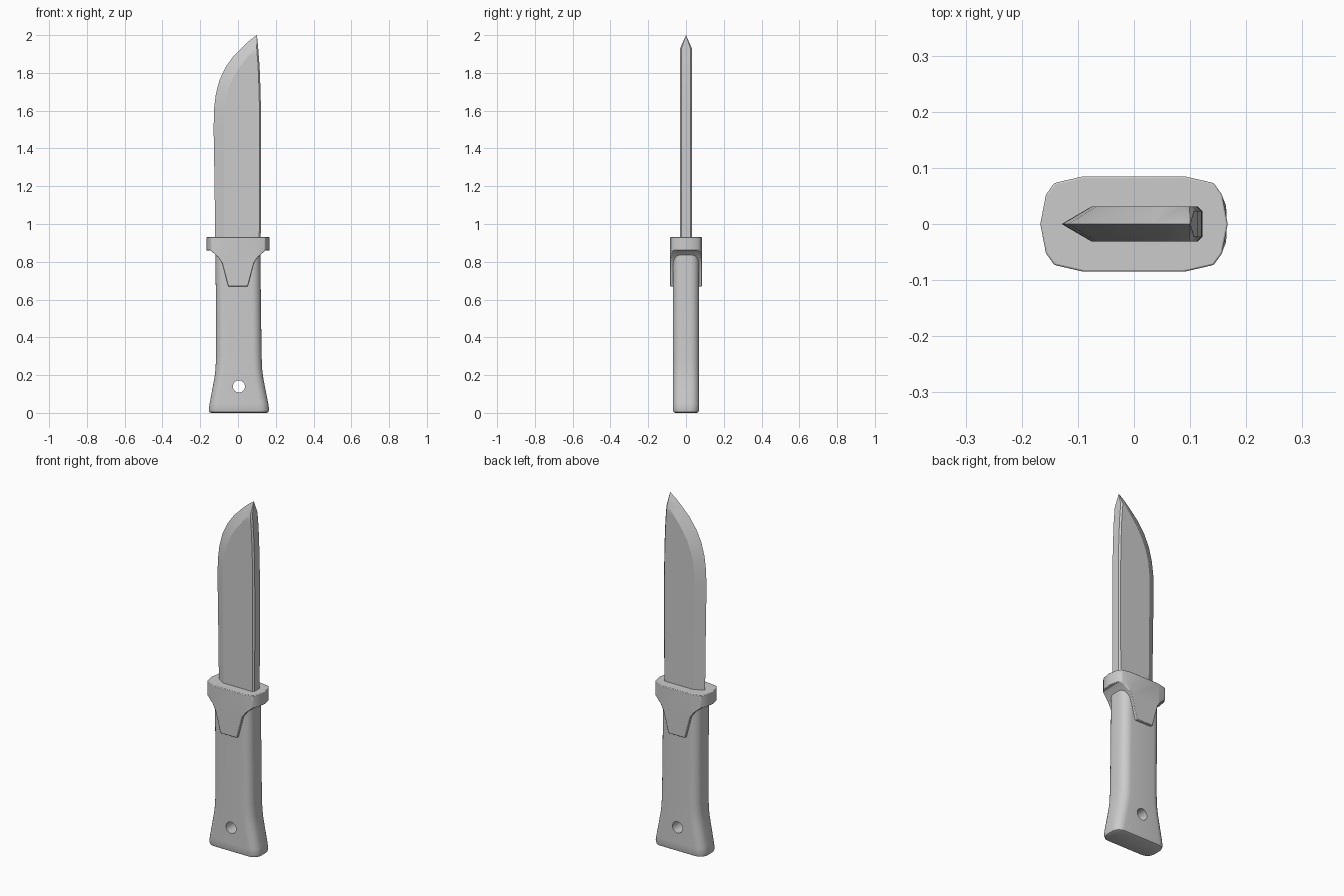
import bpy, bmesh, math
from mathutils import Vector

if "Cube" in bpy.data.objects:
    bpy.data.objects.remove(bpy.data.objects["Cube"])


def add_object(name, bm):
    bmesh.ops.recalc_face_normals(bm, faces=bm.faces)
    mesh = bpy.data.meshes.new(name)
    bm.to_mesh(mesh)
    bm.free()
    ob = bpy.data.objects.new(name, mesh)
    bpy.context.collection.objects.link(ob)
    return ob


def activate(ob):
    bpy.ops.object.select_all(action='DESELECT')
    ob.select_set(True)
    bpy.context.view_layer.objects.active = ob


def smooth(ob, degrees):
    activate(ob)
    bpy.ops.object.shade_smooth_by_angle(angle=math.radians(degrees))


def prism(name, points, direction):
    bm = bmesh.new()
    face = bm.faces.new([bm.verts.new(p) for p in points])
    out = bmesh.ops.extrude_face_region(bm, geom=[face])
    verts = [g for g in out['geom'] if isinstance(g, bmesh.types.BMVert)]
    bmesh.ops.translate(bm, vec=Vector(direction), verts=verts)
    return add_object(name, bm)


def boolean(ob, cutter, operation):
    cutter.hide_render = True
    mod = ob.modifiers.new("cut", 'BOOLEAN')
    mod.operation, mod.object, mod.solver = operation, cutter, 'EXACT'
    activate(ob)
    bpy.ops.object.modifier_apply(modifier=mod.name)
    bpy.data.objects.remove(cutter)


def loft(bm, rings):
    loops = [[bm.verts.new(p) for p in ring] for ring in rings]
    n = len(loops[0])
    for a, b in zip(loops, loops[1:]):
        for i in range(n):
            j = (i + 1) % n
            bm.faces.new((a[i], a[j], b[j], b[i]))
    bm.faces.new(loops[0])
    return loops[-1]


# handle: rounded-rectangle sections flaring to the butt
def rounded_rect(x0, x1, hy, r, z, seg=6):
    pts = []
    corners = ((x1 - r, hy - r), (x0 + r, hy - r), (x0 + r, r - hy), (x1 - r, r - hy))
    for k, (cx, cy) in enumerate(corners):
        for s in range(seg + 1):
            a = math.pi / 2 * (k + s / seg)
            pts.append((cx + r * math.cos(a), cy + r * math.sin(a), z))
    return pts


sections = [(-0.142, 0.152, 0.058, 0), (-0.151, 0.161, 0.066, 0.004),
            (-0.155, 0.165, 0.070, 0.018), (-0.150, 0.160, 0.070, 0.05),
            (-0.135, 0.144, 0.070, 0.13), (-0.124, 0.133, 0.070, 0.19),
            (-0.119, 0.128, 0.070, 0.23), (-0.116, 0.125, 0.070, 0.30),
            (-0.117, 0.121, 0.070, 0.60), (-0.120, 0.118, 0.070, 0.89)]
bm = bmesh.new()
bm.faces.new(loft(bm, [rounded_rect(x0, x1, hy, hy * 0.68, z)
                       for x0, x1, hy, z in sections]))
handle = add_object("handle", bm)

# lanyard hole
hole = prism("hole_cutter", [(0.005 + 0.032 * math.cos(i * math.pi / 12), -0.2,
                              0.14 + 0.032 * math.sin(i * math.pi / 12))
                             for i in range(24)], (0, 0.4, 0))
boolean(handle, hole, 'DIFFERENCE')
smooth(handle, 40)

# guard: front profile with tapering tongue, trimmed by the plan outline
profile = [(-0.2, 0.93), (-0.2, 0.86), (-0.145, 0.86), (-0.105, 0.825),
           (-0.085, 0.795), (-0.07, 0.74), (-0.052, 0.67)]
profile += [(-x, z) for x, z in reversed(profile)]
guard = prism("guard", [(x, -0.12, z) for x, z in profile], (0, 0.24, 0))
quarter = [(0.167, 0), (0.157, 0.052), (0.142, 0.073), (0.09, 0.085)]
half = quarter + [(-x, y) for x, y in reversed(quarter)]
plan = half + [(x, -y) for x, y in reversed(half[1:-1])]
boolean(guard, prism("plan_cutter", [(x, y, 0.5) for x, y in plan], (0, 0, 0.6)),
        'INTERSECT')
bevel = guard.modifiers.new("soft_edges", 'BEVEL')
bevel.width, bevel.segments, bevel.limit_method = 0.004, 2, 'ANGLE'
smooth(guard, 35)

# blade: cutting edge, grind line and spine at each station
T, CH = 0.031, 0.008
edge = [(-0.12, 0.88), (-0.124, 1.2), (-0.129, 1.5), (-0.127, 1.61), (-0.117, 1.69),
        (-0.097, 1.765), (-0.066, 1.83), (-0.023, 1.89), (0.03, 1.943), (0.065, 1.975)]
grind = [(-0.07, 0.88), (-0.073, 1.2), (-0.076, 1.5), (-0.075, 1.58), (-0.067, 1.655),
         (-0.051, 1.715), (-0.026, 1.775), (0.008, 1.83), (0.055, 1.89), (0.091, 1.93)]
spine = [(0.12, 0.88), (0.122, 1.2), (0.122, 1.5), (0.121, 1.62), (0.12, 1.68),
         (0.118, 1.74), (0.116, 1.79), (0.114, 1.84), (0.110, 1.89), (0.107, 1.93)]
rings = []
for (ex, ez), (gx, gz), (sx, sz) in zip(edge, grind, spine):
    side = [(gx, T, gz), (sx - CH, T, sz), (sx, T - CH, sz)]
    rings.append([(ex, 0, ez)] + side + [(x, -y, z) for x, y, z in reversed(side)])
bm = bmesh.new()
last = loft(bm, rings)
tip = bm.verts.new((0.1, 0, 2.0))
for i, v in enumerate(last):
    bm.faces.new((v, last[(i + 1) % len(last)], tip))
blade = add_object("blade", bm)
smooth(blade, 25)
